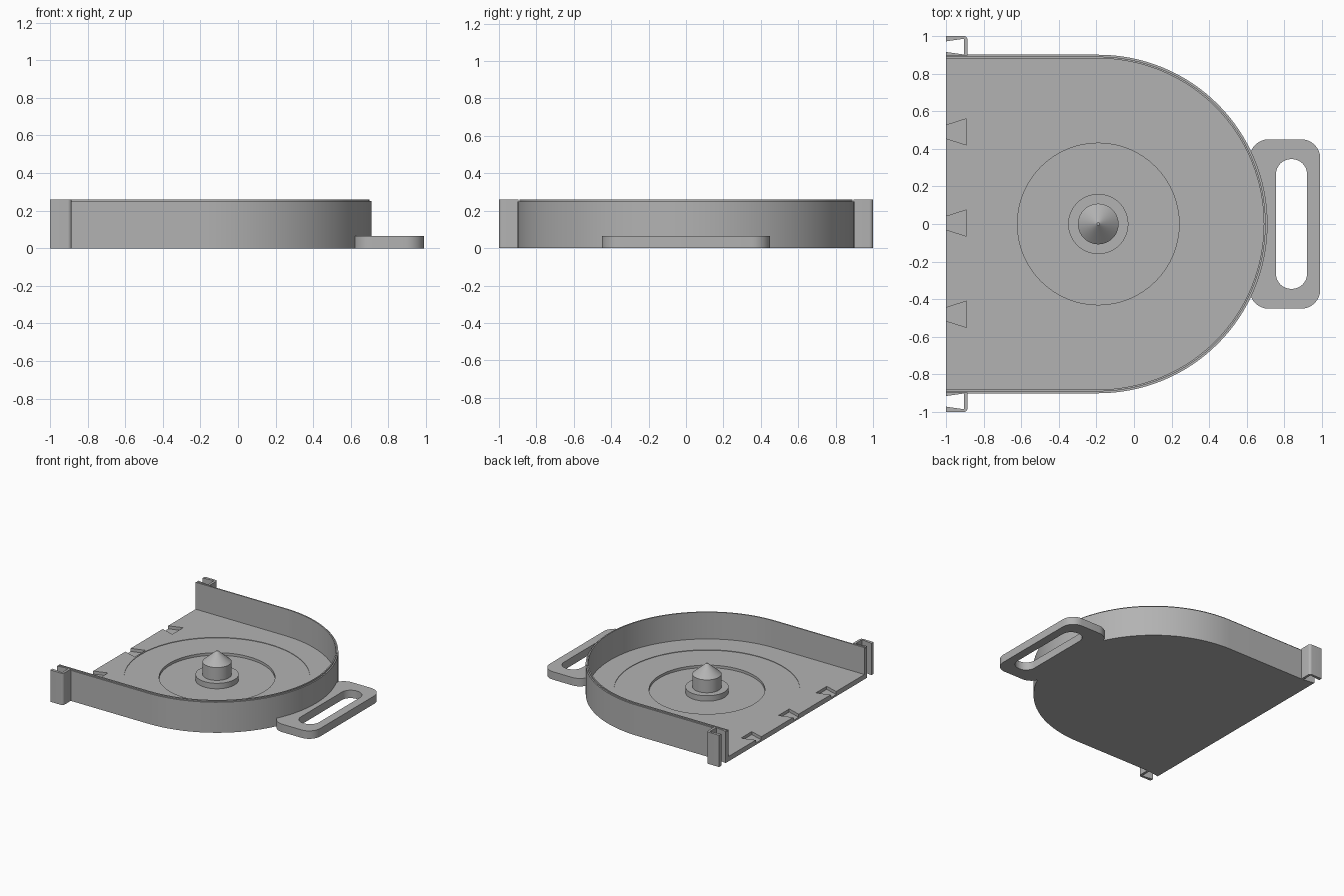
import bpy, bmesh, math

if "Cube" in bpy.data.objects:
    bpy.data.objects.remove(bpy.data.objects["Cube"], do_unlink=True)

CX = -0.19          # centre of the round end
FLOOR, TOP = 0.04, 0.26

grey = bpy.data.materials.new("plain grey")
grey.use_nodes = True
colour = (0.45, 0.45, 0.45, 1)
grey.diffuse_color = colour
grey.node_tree.nodes["Principled BSDF"].inputs["Base Color"].default_value = colour


def finish(name, bm):
    bmesh.ops.recalc_face_normals(bm, faces=bm.faces)
    mesh = bpy.data.meshes.new(name)
    bm.to_mesh(mesh)
    bm.free()
    mesh.materials.append(grey)
    obj = bpy.data.objects.new(name, mesh)
    bpy.context.collection.objects.link(obj)
    return obj


def prism(name, outline, z0, z1):
    """Extrude a flat outline upwards."""
    bm = bmesh.new()
    face = bm.faces.new([bm.verts.new((x, y, z0)) for x, y in outline])
    up = bmesh.ops.extrude_face_region(bm, geom=[face])["geom"]
    verts = [v for v in up if isinstance(v, bmesh.types.BMVert)]
    bmesh.ops.translate(bm, verts=verts, vec=(0, 0, z1 - z0))
    return finish(name, bm)


def lathe(name, profile, steps=64):
    """Spin (radius, z) points around the hub axis."""
    bm = bmesh.new()
    verts = [bm.verts.new((CX + r, 0, z)) for r, z in profile]
    edges = [bm.edges.new(pair) for pair in zip(verts, verts[1:])]
    bmesh.ops.spin(bm, geom=verts + edges, cent=(CX, 0, 0), axis=(0, 0, 1),
                   angle=math.tau, steps=steps)
    bmesh.ops.remove_doubles(bm, verts=bm.verts, dist=1e-5)
    return finish(name, bm)


def arc(cx, cy, r, start, end, n):
    angles = [math.radians(start + (end - start) * i / n) for i in range(n + 1)]
    return [(cx + r * math.cos(a), cy + r * math.sin(a)) for a in angles]


def d_shape(r, x_end=-1.0):
    return [(x_end, -r)] + arc(CX, 0, r, -90, 90, 64) + [(x_end, r)]


def rounded_box(x0, x1, half, r):
    return (arc(x1 - r, half - r, r, 90, 0, 8) + arc(x1 - r, r - half, r, 0, -90, 8)
            + arc(x0 + r, r - half, r, -90, -180, 8) + arc(x0 + r, half - r, r, 180, 90, 8))


def dovetail(y, narrow, wide, x_in):
    return [(-1.05, y - narrow), (-1, y - narrow), (x_in, y - wide),
            (x_in, y + wide), (-1, y + narrow), (-1.05, y + narrow)]


def cut(obj, *cutters):
    for cutter in cutters:
        mod = obj.modifiers.new("cut", "BOOLEAN")
        mod.operation, mod.solver, mod.object = "DIFFERENCE", "EXACT", cutter
        bpy.context.view_layer.objects.active = obj
        bpy.ops.object.modifier_apply(modifier=mod.name)
        bpy.data.objects.remove(cutter, do_unlink=True)
    return obj


# tray: floor and wall, hollowed, with the round recesses and edge sockets
tray = prism("tray", d_shape(0.9), 0, TOP - 0.01)
cut(tray,
    prism("cavity", d_shape(0.88, -1.1), FLOOR, 0.4),
    lathe("shallow_recess", [(0, 0.036), (0.69, 0.036), (0.69, 0.1), (0, 0.1)], 96),
    lathe("deep_recess", [(0, 0.015), (0.43, 0.015), (0.43, 0.1), (0, 0.1)]),
    *[prism("socket", dovetail(y, 0.035, 0.07, -0.89), 0.015, 0.1)
      for y in (-0.48, 0.005, 0.49)])

# thin lip standing on the inner half of the wall
lip = cut(prism("rim_lip", d_shape(0.89), TOP - 0.012, TOP),
          prism("lip_hole", d_shape(0.88, -1.1), 0.2, 0.4))

# centre hub with a pointed spindle
hub = lathe("hub_spindle", [(0, 0.012), (0.16, 0.012), (0.16, 0.06), (0.108, 0.06),
                            (0.108, 0.165), (0.008, 0.252), (0, 0.252)])

# corner posts with a dovetail slot open towards the straight edge
parts = [tray, lip, hub]
for side, name in ((1, "rear_post"), (-1, "front_post")):
    outline = ([(-1, 0.895), (-0.885, 0.895)] + arc(-0.905, 0.98, 0.02, 0, 90, 5) + [(-1, 1)])
    post = prism(name, [(x, side * y) for x, y in outline], 0, TOP)
    parts.append(cut(post, prism("slot", dovetail(side * 0.943, 0.028, 0.042, -0.905), -0.1, 0.4)))

# flat pull handle, its inner side following the round wall
handle = prism("handle", rounded_box(0.615, 0.99, 0.45, 0.1), 0, 0.065)
cut(handle,
    prism("wall_clearance", d_shape(0.892), -0.1, 0.2),
    prism("grip_hole", rounded_box(0.755, 0.92, 0.345, 0.08), -0.1, 0.2))
parts.append(handle)

for obj in parts:
    bpy.ops.object.select_all(action="DESELECT")
    obj.select_set(True)
    bpy.context.view_layer.objects.active = obj
    bpy.ops.object.shade_smooth_by_angle(angle=math.radians(25))
